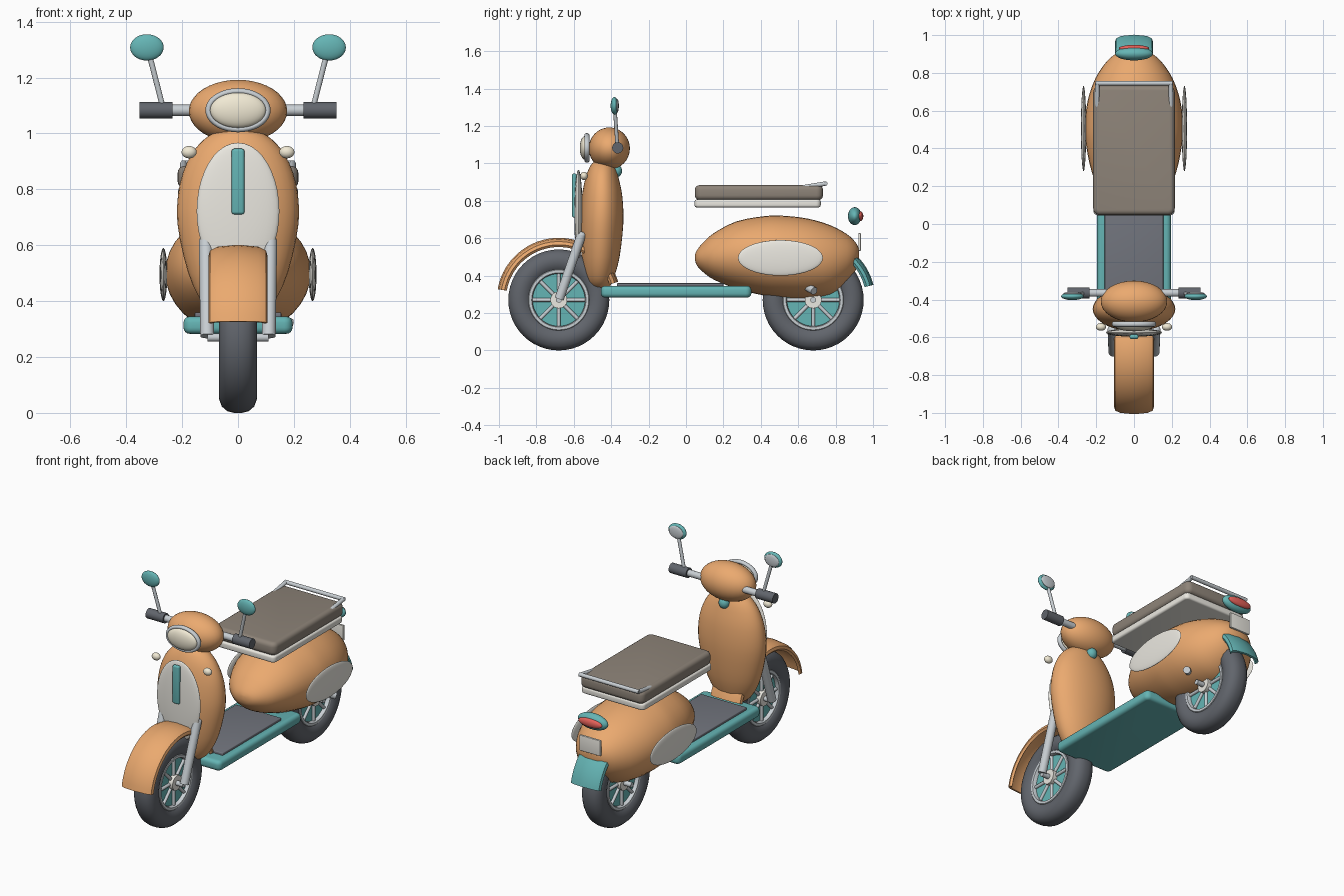
import bpy, bmesh, math
from mathutils import Vector, Matrix

if "Cube" in bpy.data.objects:
    bpy.data.objects.remove(bpy.data.objects["Cube"])

COLORS = {"orange": (0.83, 0.40, 0.16), "teal": (0.13, 0.46, 0.46), "cream": (0.83, 0.81, 0.75),
          "glass": (0.88, 0.82, 0.66), "black": (0.12, 0.13, 0.15), "mat": (0.17, 0.18, 0.21),
          "brown": (0.27, 0.23, 0.19), "steel": (0.58, 0.62, 0.65), "red": (0.78, 0.12, 0.10)}
MATS = {}
for key, c in COLORS.items():
    MATS[key] = bpy.data.materials.new(key)
    MATS[key].diffuse_color = (*c, 1)


def finish(name, bm, color, angle=40):
    bmesh.ops.recalc_face_normals(bm, faces=bm.faces)
    me = bpy.data.meshes.new(name)
    bm.to_mesh(me)
    bm.free()
    for p in me.polygons:
        p.use_smooth = True
    me.set_sharp_from_angle(angle=math.radians(angle))
    me.materials.append(MATS[color])
    ob = bpy.data.objects.new(name, me)
    bpy.context.collection.objects.link(ob)
    return ob


def ellipsoid(name, loc, radii, color):
    bm = bmesh.new()
    bmesh.ops.create_uvsphere(bm, u_segments=32, v_segments=20, radius=1,
                              matrix=Matrix.Translation(loc) @ Matrix.Diagonal((*radii, 1)))
    return finish(name, bm, color)


def box(name, loc, size, color, bevel=0.01, corner=0):
    bm = bmesh.new()
    bmesh.ops.create_cube(bm, size=1, matrix=Matrix.Translation(loc) @ Matrix.Diagonal((*size, 1)))
    if corner:  # round the plan corners first
        up = [e for e in bm.edges if abs(e.verts[0].co.z - e.verts[1].co.z) > 1e-4]
        bmesh.ops.bevel(bm, geom=up, offset=corner, segments=5, profile=0.5, affect='EDGES')
    edges = [e for e in bm.edges if e.calc_face_angle(0) > 0.8]
    bmesh.ops.bevel(bm, geom=edges, offset=bevel, segments=4, profile=0.5, affect='EDGES')
    return finish(name, bm, color)


def rod(name, a, b, r, color, seg=20):
    a, b = Vector(a), Vector(b)
    d = b - a
    bm = bmesh.new()
    bmesh.ops.create_cone(bm, cap_ends=True, segments=seg, radius1=r, radius2=r, depth=d.length,
                          matrix=Matrix.Translation((a + b) / 2) @ d.to_track_quat('Z', 'Y').to_matrix().to_4x4())
    return finish(name, bm, color)


def skin(name, rings, color, closed=False):
    """Bridge closed loops of points; cap the ends unless the strip closes."""
    bm = bmesh.new()
    vs = [[bm.verts.new(p) for p in ring] for ring in rings]
    n, m = len(rings[0]), len(rings)
    for i in range(m if closed else m - 1):
        for j in range(n):
            a, b = vs[i], vs[(i + 1) % m]
            bm.faces.new((a[j], a[(j + 1) % n], b[(j + 1) % n], b[j]))
    if not closed:
        bm.faces.new(vs[0])
        bm.faces.new(vs[-1])
    return finish(name, bm, color)


def dense(rows, k=3):
    """Catmull-Rom interpolation of loft stations."""
    out = []
    for i in range(len(rows) - 1):
        q = [rows[max(0, min(len(rows) - 1, i + d))] for d in (-1, 0, 1, 2)]
        for s in range(k):
            t = s / k
            out.append([0.5 * (2 * b + (c - a) * t + (2 * a - 5 * b + 4 * c - d) * t * t
                               + (3 * b - a - 3 * c + d) * t ** 3) for a, b, c, d in zip(*q)])
    return out + [list(rows[-1])]


def lathe_x(name, profile, cy, cz, color):
    """Revolve a closed (x, r) profile around the wheel axle."""
    rings = [[(x, cy + r * math.cos(t), cz + r * math.sin(t)) for x, r in profile]
             for t in [2 * math.pi * i / 48 for i in range(48)]]
    return skin(name, rings, color, closed=True)


def fender(name, cy, a0, a1, w, color):
    outer = [(-1, .295), (-.95, .312), (-.7, .325), (0, .332), (.7, .325), (.95, .312), (1, .295)]
    prof = [(x * w, r) for x, r in outer] + [(x * w * .9, r - .012) for x, r in reversed(outer)]
    rings = []
    for i in range(29):
        t = math.radians(a0 + (a1 - a0) * i / 28)
        rings.append([(x, cy + r * math.cos(t), .27 + r * math.sin(t)) for x, r in prof])
    return skin(name, rings, color)


CIRCLE = [2 * math.pi * i / 36 for i in range(36)]

# Wheels
half = [(.045, .155), (.058, .17), (.068, .195), (.068, .22), (.058, .247), (.038, .264), (.014, .27)]
tire = half + [(-x, r) for x, r in reversed(half)]
rim = [(.046, .14), (.056, .145), (.056, .16), (.046, .168), (-.046, .168), (-.056, .16), (-.056, .145), (-.046, .14)]
for tag, cy in (("front", -.68), ("rear", .68)):
    lathe_x(tag + "_tire", tire, cy, .27, "black")
    lathe_x(tag + "_rim", rim, cy, .27, "steel")
    rod(tag + "_wheel_disc", (-.034, cy, .27), (.034, cy, .27), .15, "teal", 48)
    rod(tag + "_hub", (-.062, cy, .27), (.062, cy, .27), .045, "cream", 28)
    rod(tag + "_axle", (-.11, cy, .27), (.11, cy, .27), .015, "steel")
    for k in range(8):
        t = k * math.pi / 4
        d = Vector((0, math.cos(t), math.sin(t)))
        for s in (-1, 1):
            c = Vector((s * .038, cy, .27))
            rod(f"{tag}_spoke", c + d * .03, c + d * .148, .01, "steel", 10)

# Fenders
fender("front_fender", -.68, 170, 17, .105, "orange")
fender("rear_fender", .68, 14, 80, .1, "teal")

# Rear body: stations of y, bottom z, top z, half width
body = [(.048, .485, .51, .012), (.058, .455, .535, .06), (.09, .42, .575, .11), (.15, .378, .628, .165),
        (.27, .33, .69, .222), (.42, .293, .718, .254), (.52, .281, .72, .26), (.65, .279, .705, .246),
        (.77, .298, .67, .205), (.86, .36, .622, .145), (.905, .425, .58, .09), (.921, .47, .55, .045),
        (.925, .495, .525, .012)]
skin("rear_body", [[(w * math.cos(t), y, (a + b) / 2 + (b - a) / 2 * math.sin(t)) for t in CIRCLE]
                   for y, a, b, w in dense(body)], "orange")

# Leg shield: stations of z, front y, back y, half width
shield = [(.335, -.505, -.41, .05), (.345, -.515, -.405, .08), (.39, -.537, -.385, .125), (.5, -.558, -.355, .178),
          (.68, -.567, -.335, .217), (.82, -.557, -.34, .208), (.92, -.538, -.36, .17), (.98, -.515, -.38, .12),
          (1.008, -.493, -.40, .07), (1.017, -.46, -.43, .02)]
skin("leg_shield", [[(w * math.cos(t), (a + b) / 2 + (b - a) / 2 * math.sin(t), z) for t in CIRCLE]
                    for z, a, b, w in dense(shield)], "orange")
ellipsoid("front_panel", (0, -.575, .722), (.148, .022, .245), "cream")
box("front_strip", (0, -.597, .828), (.046, .024, .235), "teal", .01)

# Floor
box("floor_board", (0, -.053, .314), (.39, .805, .062), "teal", .022, .03)
box("floor_mat", (0, -.085, .35), (.31, .57, .02), "mat", .005)

# Handlebar head and headlight
ellipsoid("handlebar_head", (0, -.41, 1.08), (.176, .11, .112), "orange")
ellipsoid("column_collar", (0, -.372, .96), (.032, .03, .034), "teal")
ring = []
for t in CIRCLE:
    u = [2 * math.pi * j / 12 for j in range(12)]
    ring.append([((.106 + .011 * math.cos(v)) * math.cos(t), -.53 + .014 * math.sin(v),
                  1.083 + (.068 + .011 * math.cos(v)) * math.sin(t)) for v in u])
skin("headlight_bezel", ring, "steel", closed=True)
ellipsoid("headlight_lens", (0, -.54, 1.083), (.1, .028, .063), "glass")
rod("handlebar", (-.26, -.365, 1.083), (.26, -.365, 1.083), .02, "steel")

# Paired parts
for s, tag in ((-1, "left"), (1, "right")):
    rod(tag + "_grip", (s * .235, -.365, 1.083), (s * .353, -.365, 1.083), .03, "black")
    rod(tag + "_mirror_stem", (s * .268, -.367, 1.09), (s * .318, -.38, 1.285), .01, "steel", 14)
    ellipsoid(tag + "_mirror", (s * .326, -.383, 1.308), (.06, .02, .047), "teal")
    ellipsoid(tag + "_mirror_glass", (s * .326, -.368, 1.308), (.048, .009, .037), "steel")
    ellipsoid(tag + "_indicator", (s * .175, -.545, .933), (.027, .02, .022), "glass")
    rod(tag + "_fork", (s * .11, -.678, .275), (s * .115, -.56, .615), .025, "steel")
    ellipsoid(tag + "_fork_cap", (s * .115, -.56, .615), (.025, .025, .02), "steel")
    ellipsoid(tag + "_side_panel", (s * .267, .505, .495), (.014, .227, .095), "cream")
    rod(tag + "_rail", (s * .195, .62, .871), (s * .195, .745, .892), .012, "steel", 14)

# Seat and grab rail
box("seat_base", (0, .383, .786), (.43, .675, .042), "cream", .012, .025)
box("seat_cushion", (0, .39, .844), (.432, .685, .08), "brown", .025, .035)
rod("rail_bar", (-.203, .745, .892), (.203, .745, .892), .012, "steel", 14)

# Tail parts and exhaust
ellipsoid("taillight_housing", (0, .902, .718), (.1, .036, .048), "teal")
ellipsoid("taillight_lens", (0, .93, .718), (.08, .018, .027), "red")
box("rear_plate", (0, .928, .58), (.14, .014, .095), "cream", .003)
rod("exhaust_stub", (.12, .63, .35), (.185, .685, .318), .021, "steel")

for m in bpy.data.materials:
    if m.users and not m.is_grease_pencil:
        m.use_nodes = True
        m.node_tree.nodes["Principled BSDF"].inputs["Base Color"].default_value = m.diffuse_color
